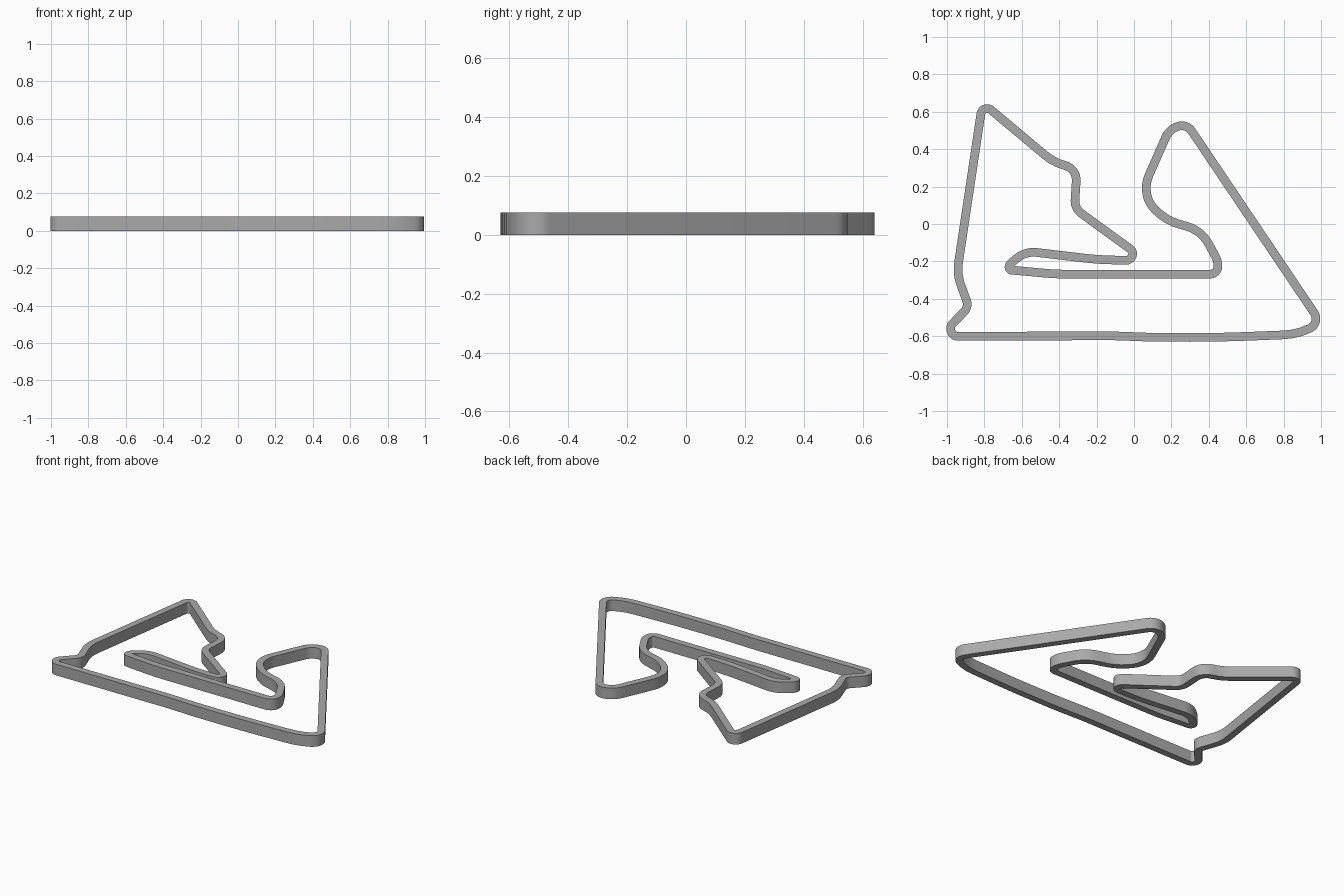
import bpy
import bmesh
import math
from mathutils import Vector

WIDTH, HEIGHT = 0.046, 0.076

cube = bpy.data.objects.get("Cube")
if cube:
    bpy.data.objects.remove(cube, do_unlink=True)

# Circuit centreline: corner x, corner y, length trimmed off each side for the bend
CORNERS = [
    (-.987, -.55, .025), (-.968, -.6, .025), (-.1, -.598, .05), (.1, -.606, .05),
    (.45, -.607, .15), (.87, -.59, .07), (1, -.53, .066),
    (.283, .535, .045), (.19, .51, .05), (.06, .215, .05), (.075, .115, .05),
    (.17, .02, .07), (.36, -.035, .08), (.45, -.2, .03), (.445, -.268, .038),
    (-.42, -.268, .05), (-.672, -.245, .018), (-.665, -.215, .012), (-.58, -.145, .06),
    (-.2, -.19, .06), (-.02, -.195, .025), (0, -.148, .025), (-.318, .083, .045),
    (-.305, .295, .065), (-.43, .33, .06), (-.81, .648, .06),
    (-.947, -.267, .06), (-.883, -.443, .035),
]


def rounded_path(corners):
    """Replace every corner with a tangent circular arc."""
    path = []
    for i, (x, y, trim) in enumerate(corners):
        corner = Vector((x, y))
        before = (Vector(corners[i - 1][:2]) - corner).normalized()
        after = (Vector(corners[(i + 1) % len(corners)][:2]) - corner).normalized()
        half = before.angle(after) / 2
        radius = trim * math.tan(half)
        centre = corner + (before + after).normalized() * trim / math.cos(half)
        start = corner + before * trim - centre
        sweep = math.pi - 2 * half
        if before.cross(after) > 0:
            sweep = -sweep
        steps = max(2, math.ceil(abs(sweep) / math.radians(9)))
        for k in range(steps + 1):
            a = sweep * k / steps
            c, s = math.cos(a), math.sin(a)
            path.append(centre + Vector((start.x * c - start.y * s,
                                         start.x * s + start.y * c)))
    return path


def build_band(name, path, width, height, material):
    """Sweep a rectangular section round the closed path."""
    bm = bmesh.new()
    rings = []
    for i, p in enumerate(path):
        d_in = (p - path[i - 1]).normalized()
        d_out = (path[(i + 1) % len(path)] - p).normalized()
        tangent = (d_in + d_out).normalized()
        side = Vector((-tangent.y, tangent.x)) * (width / 2) / tangent.dot(d_out)
        section = ((1, 0), (1, height), (-1, height), (-1, 0))
        rings.append([bm.verts.new((*(p + side * s), z)) for s, z in section])
    for i, ring in enumerate(rings):
        previous = rings[i - 1]
        for j in range(len(ring)):
            bm.faces.new((previous[j - 1], previous[j], ring[j], ring[j - 1]))
    bmesh.ops.recalc_face_normals(bm, faces=bm.faces)
    mesh = bpy.data.meshes.new(name)
    bm.to_mesh(mesh)
    bm.free()
    mesh.materials.append(material)
    obj = bpy.data.objects.new(name, mesh)
    bpy.context.collection.objects.link(obj)
    return obj


# Plain grey material
grey = bpy.data.materials.new("mid_grey")
grey.use_nodes = True
colour = (.4, .4, .4, 1)
grey.diffuse_color = colour
grey.node_tree.nodes["Principled BSDF"].inputs["Base Color"].default_value = colour

# Circuit loop, smooth round the bends and sharp along the rims
track = build_band("circuit_loop", rounded_path(CORNERS), WIDTH, HEIGHT, grey)
bpy.ops.object.select_all(action="DESELECT")
track.select_set(True)
bpy.context.view_layer.objects.active = track
bpy.ops.object.shade_smooth_by_angle(angle=math.radians(30))
